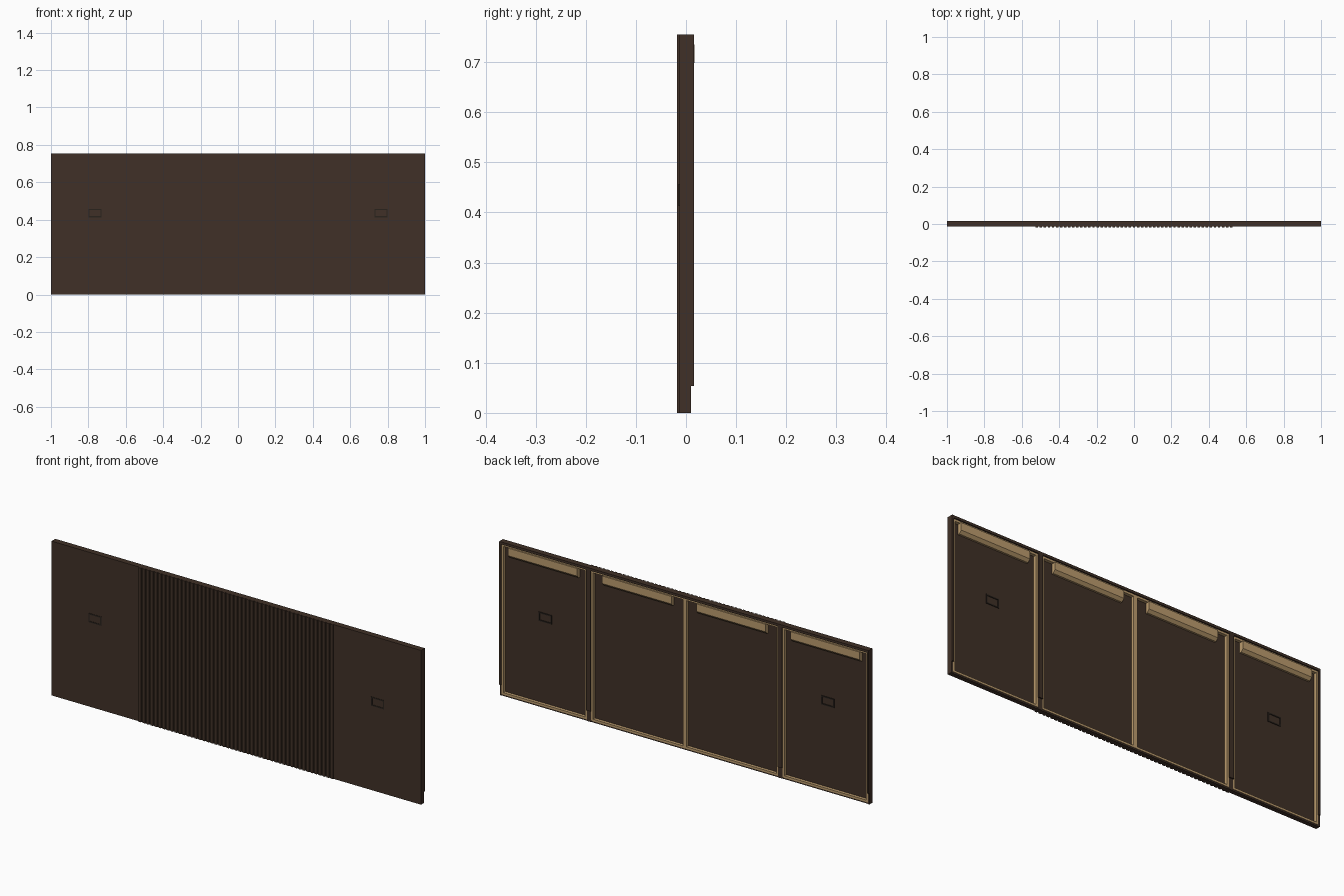
import bpy, bmesh

if "Cube" in bpy.data.objects:
    bpy.data.objects.remove(bpy.data.objects["Cube"])


def material(name, rgb):
    m = bpy.data.materials.new(name)
    m.diffuse_color = (*rgb, 1)
    m.use_nodes = True
    m.node_tree.nodes["Principled BSDF"].inputs["Base Color"].default_value = m.diffuse_color
    return m


DARK = material("dark_walnut", (0.051, 0.030, 0.020))
LIGHT = material("pale_timber", (0.50, 0.33, 0.155))
BLACK = material("black_brown_metal", (0.022, 0.016, 0.012))

H = 0.755            # total height
FACE, INNER = -0.013, -0.005   # front and back of the thin sheet
RAIL, REAR = 0.010, 0.016      # back of lower rail, back of edges


def extrude(name, profiles, mat):
    """Prisms along x: list of (x0, x1, [(y, z), ...])."""
    bm = bmesh.new()
    for x0, x1, pts in profiles:
        a = [bm.verts.new((x0, y, z)) for y, z in pts]
        b = [bm.verts.new((x1, y, z)) for y, z in pts]
        bm.faces.new(a)
        bm.faces.new(b[::-1])
        n = len(pts)
        for i in range(n):
            j = (i + 1) % n
            bm.faces.new((a[j], a[i], b[i], b[j]))
    bmesh.ops.recalc_face_normals(bm, faces=bm.faces)
    me = bpy.data.meshes.new(name)
    bm.to_mesh(me)
    bm.free()
    me.materials.append(mat)
    ob = bpy.data.objects.new(name, me)
    bpy.context.collection.objects.link(ob)
    return ob


def box(x0, x1, y0, y1, z0, z1):
    return (x0, x1, [(y0, z0), (y1, z0), (y1, z1), (y0, z1)])


def ring(x0, x1, y0, y1, z0, z1, t):
    return [box(x0, x0 + t, y0, y1, z0, z1), box(x1 - t, x1, y0, y1, z0, z1),
            box(x0 + t, x1 - t, y0, y1, z0, z0 + t),
            box(x0 + t, x1 - t, y0, y1, z1 - t, z1)]


# front sheet
extrude("front_sheet", [box(-1, 1, FACE, INNER, 0, H)], DARK)

# vertical slats on the centre section
N, HALF = 49, 0.526
pitch = (2 * HALF - 0.013) / (N - 1)
extrude("slats", [box(-HALF + i * pitch, -HALF + i * pitch + 0.013,
                      -0.018, FACE, 0, H) for i in range(N)], DARK)

# dark edges and posts, stepped at the foot
step = [(INNER, 0), (RAIL, 0), (RAIL, 0.054), (REAR, 0.054), (REAR, H), (INNER, H)]
spans = [(-1, -0.991), (-0.53, -0.506), (0.506, 0.53), (0.991, 1)]
extrude("edge_posts", [(a, b, step) for a, b in spans], DARK)

bays = [(-0.991, -0.53), (-0.506, 0), (0, 0.506), (0.53, 0.991)]
rims = []
for a, b in bays:
    rims += [box(a, b, INNER, REAR, H - 0.012, H), box(a, b, INNER, RAIL - 0.002, 0, 0.007)]
extrude("top_and_bottom_edges", rims, DARK)

# pale liner frame in every bay
liners = []
for a, b in bays:
    liners += ring(a, b, INNER, RAIL, 0.007, H - 0.012, 0.010)
extrude("liner_frames", liners, LIGHT)

# hanging cleats with a sloped lower edge
cleat = [(INNER, 0.685), (0.004, 0.685), (0.0165, 0.698), (0.0165, 0.735), (INNER, 0.735)]
extrude("hanging_cleats", [(c - 0.187, c + 0.187, cleat)
                           for c in (-0.765, -0.255, 0.255, 0.765)], LIGHT)

# finger pulls, visible on both sides of the doors
pulls = []
for c in (-0.765, 0.765):
    pulls += ring(c - 0.035, c + 0.035, -0.0145, FACE, 0.413, 0.457, 0.006)
    pulls += ring(c - 0.035, c + 0.035, INNER, -0.002, 0.413, 0.457, 0.006)
extrude("finger_pulls", pulls, BLACK)
